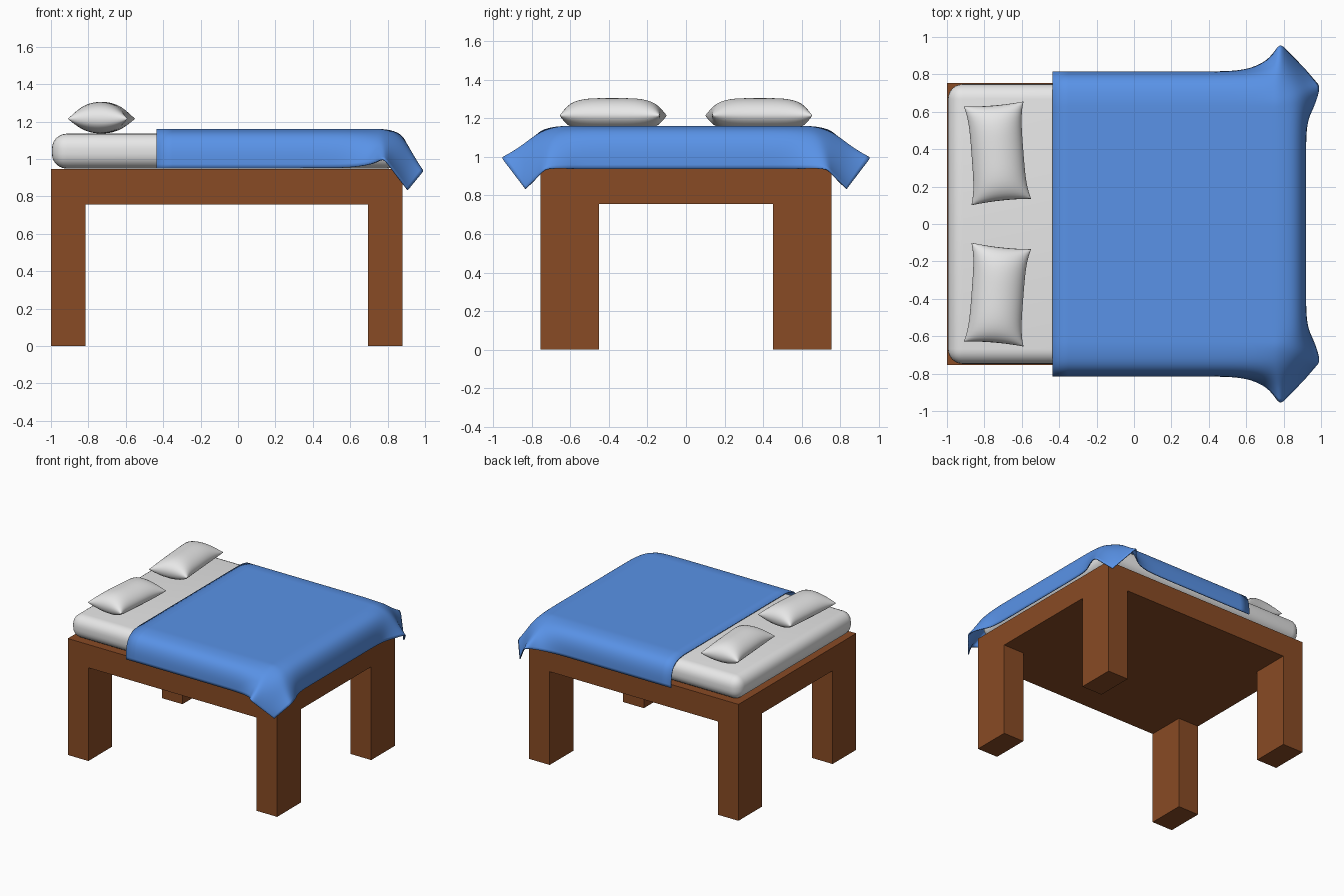
import bpy, bmesh
from mathutils import Vector

if "Cube" in bpy.data.objects:
    bpy.data.objects.remove(bpy.data.objects["Cube"])

def material(name, col):
    m = bpy.data.materials.new(name)
    m.diffuse_color = (*col, 1)
    m.use_nodes = True
    m.node_tree.nodes["Principled BSDF"].inputs["Base Color"].default_value = m.diffuse_color
    return m

WOOD = material("brown wood", (0.25, 0.07, 0.018))
LINEN = material("white linen", (0.8, 0.8, 0.8))
BLUE = material("blue cloth", (0.1, 0.29, 0.8))

def finish(name, bm, mat, smooth=True):
    bmesh.ops.recalc_face_normals(bm, faces=bm.faces)
    me = bpy.data.meshes.new(name)
    bm.to_mesh(me)
    bm.free()
    me.materials.append(mat)
    for p in me.polygons:
        p.use_smooth = smooth
    ob = bpy.data.objects.new(name, me)
    bpy.context.collection.objects.link(ob)
    return ob

def box(bm, lo, hi):
    lo, hi = Vector(lo), Vector(hi)
    for v in bmesh.ops.create_cube(bm, size=1)["verts"]:
        v.co = (lo + hi) / 2 + v.co * (hi - lo)

def grid_faces(bm, rows):
    for r, s in zip(rows, rows[1:]):
        for i in range(len(r) - 1):
            bm.faces.new((r[i], r[i + 1], s[i + 1], s[i]))

# Wooden frame: slab cut along the leg lines, corner cells pulled down as legs
bm = bmesh.new()
box(bm, (-1, -0.755, 0.757), (0.88, 0.755, 0.945))
for axis, pos in ((0, -0.815), (0, 0.695), (1, -0.452), (1, 0.452)):
    no = Vector((0, 0, 0))
    no[axis] = 1
    bmesh.ops.bisect_plane(bm, geom=bm.verts[:] + bm.edges[:] + bm.faces[:],
                           plane_co=no * pos, plane_no=no)
feet = []
for f in bm.faces:
    c = f.calc_center_median()
    if f.normal.z < -0.9 and abs(c.y) > 0.452 and not -0.815 < c.x < 0.695:
        feet.append(f)
new = bmesh.ops.extrude_face_region(bm, geom=feet)["geom"]
for v in new:
    if isinstance(v, bmesh.types.BMVert):
        v.co.z = 0
bmesh.ops.delete(bm, geom=feet, context='FACES_ONLY')
finish("bed_frame", bm, WOOD, False)

# Mattress: rounded box
bm = bmesh.new()
box(bm, (-0.995, -0.748, 0.948), (0.872, 0.748, 1.135))
bmesh.ops.bevel(bm, geom=bm.edges[:], offset=0.08, segments=6, profile=0.5, affect='EDGES')
finish("mattress", bm, LINEN)

# Blanket: flat top, straight side and foot drops that flare into pointed corners
EX, EY = 0.78, 0.66
SIDE = [(0.66, 1.16), (0.74, 1.147), (0.79, 1.11), (0.815, 1.04), (0.815, 0.95)]
SIDE_FLARE = [(0.66, 1.158), (0.74, 1.135), (0.81, 1.095), (0.88, 1.05), (0.968, 1.01)]
FOOT = [(0.78, 1.16), (0.855, 1.147), (0.90, 1.10), (0.92, 1.03), (0.92, 0.937)]
FOOT_FLARE = [(0.78, 1.158), (0.855, 1.13), (0.905, 1.08), (0.95, 1.01), (1.0, 0.945)]
TIP = Vector((0.91, 0.835, 0.835))

def mix(p, q, t):
    return [a + (b - a) * t for a, b in zip(p, q)]

def side(x, i):
    y, z = mix(SIDE[i], SIDE_FLARE[i], max(0, (x - 0.45) / (EX - 0.45)) ** 4)
    return Vector((x, y, z))

def foot(y, i):
    x, z = mix(FOOT[i], FOOT_FLARE[i], max(0, (y - 0.4) / (EY - 0.4)) ** 4)
    # the flared end leans outward towards the corner
    return Vector((x, y + (0.07 * i / 4 if y == EY else 0), z))

def corner(i, j):
    # Coons patch between the two flared edges and the hanging tip
    a, b = i / 4, j / 4
    s, f, o = side(EX, 4), foot(EY, 4), Vector((EX, EY, 1.158))
    across = side(EX, i) * (1 - b) + f.lerp(TIP, a) * b
    along = foot(EY, j) * (1 - a) + s.lerp(TIP, b) * a
    return across + along - (o.lerp(s, a) * (1 - b) + f.lerp(TIP, a) * b)

def cloth(x, y, i, j):
    if i and j:
        return corner(i, j)
    if i:
        return side(x, i)
    if j:
        return foot(y, j)
    return Vector((x, y, 1.16))

XS = [(x, 0) for x in (-0.435, -0.1, 0.2, 0.45, 0.6, 0.7, 0.745, EX)] + [(EX, j) for j in range(1, 5)]
YS = [(y, 0) for y in (0, 0.25, 0.4, 0.5, 0.57, 0.62, EY)] + [(EY, i) for i in range(1, 5)]
bm = bmesh.new()
rows = []
cols = [(-1, *q) for q in reversed(YS[1:])] + [(1, *q) for q in YS]
for x, j in XS:
    row = []
    for sgn, y, i in cols:
        p = cloth(x, y, i, j)
        row.append(bm.verts.new((p.x, p.y * sgn, p.z)))
    rows.append(row)
grid_faces(bm, rows)
bmesh.ops.recalc_face_normals(bm, faces=bm.faces)
if sum(f.normal.z for f in bm.faces) < 0:
    bmesh.ops.reverse_faces(bm, faces=bm.faces)
blanket = finish("blanket", bm, BLUE)
sub = blanket.modifiers.new("soften", 'SUBSURF')
sub.levels = sub.render_levels = 2
sub.boundary_smooth = 'PRESERVE_CORNERS'
thick = blanket.modifiers.new("thickness", 'SOLIDIFY')
thick.thickness = 0.008

# Pillows: puffed cushions with pulled corners, mirrored across the bed
def pillow(name, sgn, n=24):
    a, b = Vector((-0.87, 0.10)), Vector((-0.55, 0.135))
    c, d = Vector((-0.91, 0.628)), Vector((-0.59, 0.655))
    bm = bmesh.new()
    for puff, ev in ((0.09, 0.5), (-0.079, 0.4)):
        rows = []
        for k in range(n + 1):
            v = -1 + 2 * k / n
            v = 1.5 * v - 0.5 * v ** 3
            row = []
            for m in range(n + 1):
                u = -1 + 2 * m / n
                u = 1.5 * u - 0.5 * u ** 3
                p = a.lerp(b, (u + 1) / 2).lerp(c.lerp(d, (u + 1) / 2), (v + 1) / 2)
                # seams bow inward between the corners
                p.x -= u * 0.022 * (1 - v ** 4)
                p.y -= v * 0.008 * (1 - u * u)
                h = max(0, 1 - u * u) ** 0.55 * max(0, 1 - v ** 4) ** ev
                row.append(bm.verts.new((p.x, p.y * sgn, 1.215 + puff * h)))
            rows.append(row)
        grid_faces(bm, rows)
    bmesh.ops.remove_doubles(bm, verts=bm.verts, dist=0.0004)
    finish(name, bm, LINEN)

pillow("pillow_back", 1)
pillow("pillow_front", -1)
